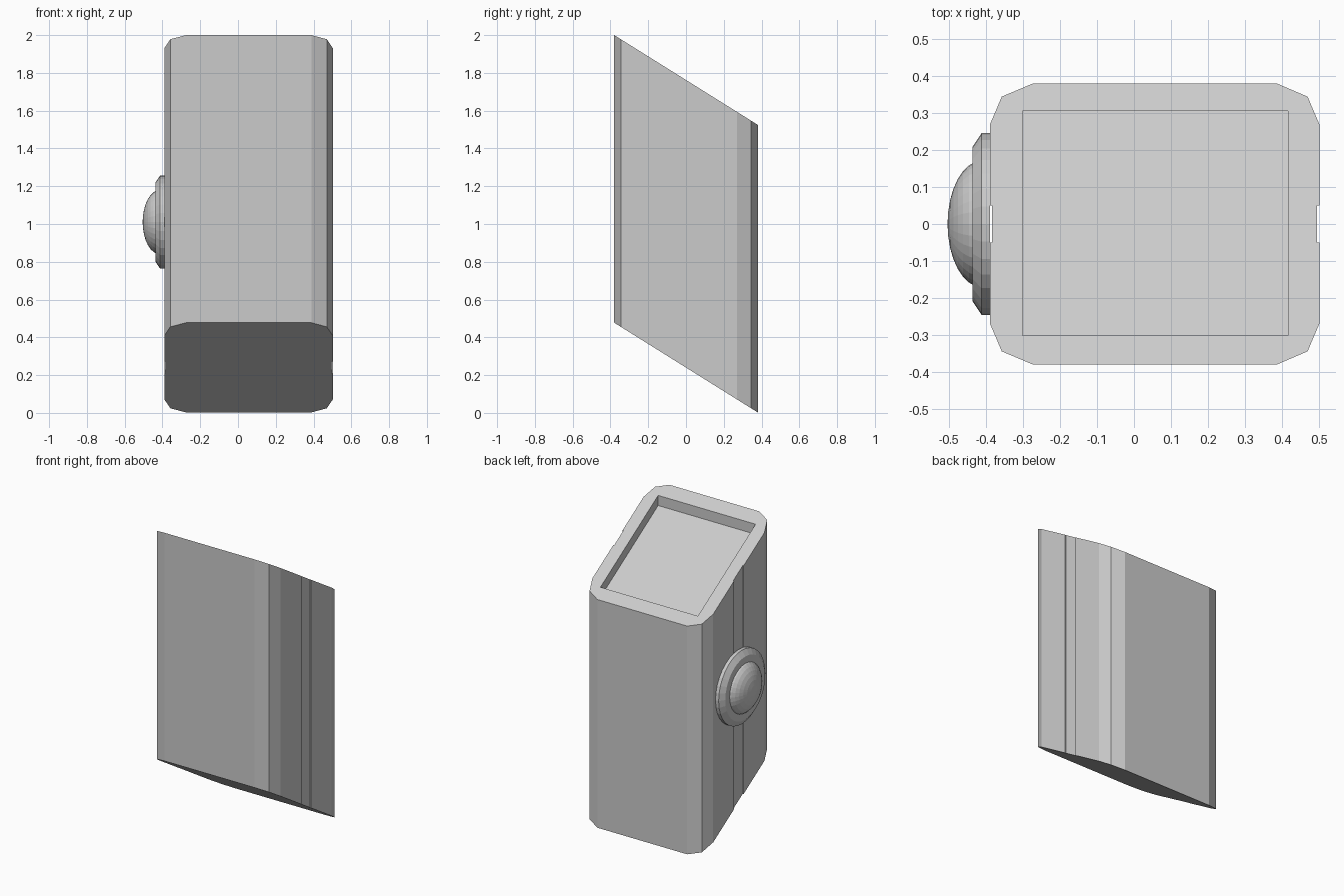
import bpy, bmesh, math

if "Cube" in bpy.data.objects:
    bpy.data.objects.remove(bpy.data.objects["Cube"])

SLOPE = 0.625   # both ends of the body drop towards the back


def finish(name, bm):
    bmesh.ops.recalc_face_normals(bm, faces=bm.faces)
    me = bpy.data.meshes.new(name)
    bm.to_mesh(me)
    bm.free()
    ob = bpy.data.objects.new(name, me)
    bpy.context.collection.objects.link(ob)
    return ob


def sheared_prism(name, outline, low, high):
    """Vertical prism whose ends follow the body slope."""
    bm = bmesh.new()
    rings = [[bm.verts.new((x, y, z - SLOPE * y)) for x, y in outline]
             for z in (low, high)]
    bm.faces.new(rings[0])
    bm.faces.new(rings[1])
    n = len(outline)
    for i in range(n):
        j = (i + 1) % n
        bm.faces.new((rings[0][i], rings[0][j], rings[1][j], rings[1][i]))
    return finish(name, bm)


def lathe_x(name, profile, segments, z):
    """Revolve (x, radius) points around the x direction at height z."""
    bm = bmesh.new()
    verts = [bm.verts.new((x, 0, z + r)) for x, r in profile]
    edges = [bm.edges.new(p) for p in zip(verts, verts[1:])]
    bmesh.ops.spin(bm, geom=verts + edges, cent=(0, 0, z), axis=(1, 0, 0),
                   angle=math.tau, steps=segments, use_duplicate=False)
    bmesh.ops.remove_doubles(bm, verts=bm.verts, dist=0.0005)
    return finish(name, bm)


# Body outline: back half, mirrored to the front, shallow groove in each side
half = [(0.496, 0.05), (0.502, 0.05), (0.502, 0.27), (0.47, 0.345),
        (0.388, 0.38), (-0.275, 0.38), (-0.358, 0.345), (-0.39, 0.27),
        (-0.39, 0.05), (-0.384, 0.05)]
outline = half + [(x, -y) for x, y in reversed(half)]
body = sheared_prism("body", outline, 0.24, 1.7625)

# Rectangular recess in the sloping top
cutter = sheared_prism("recess_cutter",
                       [(-0.302, -0.302), (0.417, -0.302),
                        (0.417, 0.306), (-0.302, 0.306)], 1.695, 2.0)
cutter.hide_render = True
cutter.hide_set(True)
cut = body.modifiers.new("recess", 'BOOLEAN')
cut.operation = 'DIFFERENCE'
cut.solver = 'EXACT'
cut.object = cutter

# Chamfered collar on the left side
lathe_x("button_collar", [(-0.39, 0), (-0.39, 0.246), (-0.413, 0.246),
                          (-0.437, 0.21), (-0.437, 0)], 32, 1.01)

# Domed button in the collar
steps = 8
dome = [(-0.41 - 0.095 * math.sin(a), 0.172 * math.cos(a))
        for a in (i * math.pi / 2 / steps for i in range(steps + 1))]
lathe_x("button_dome", dome, 32, 1.01)
